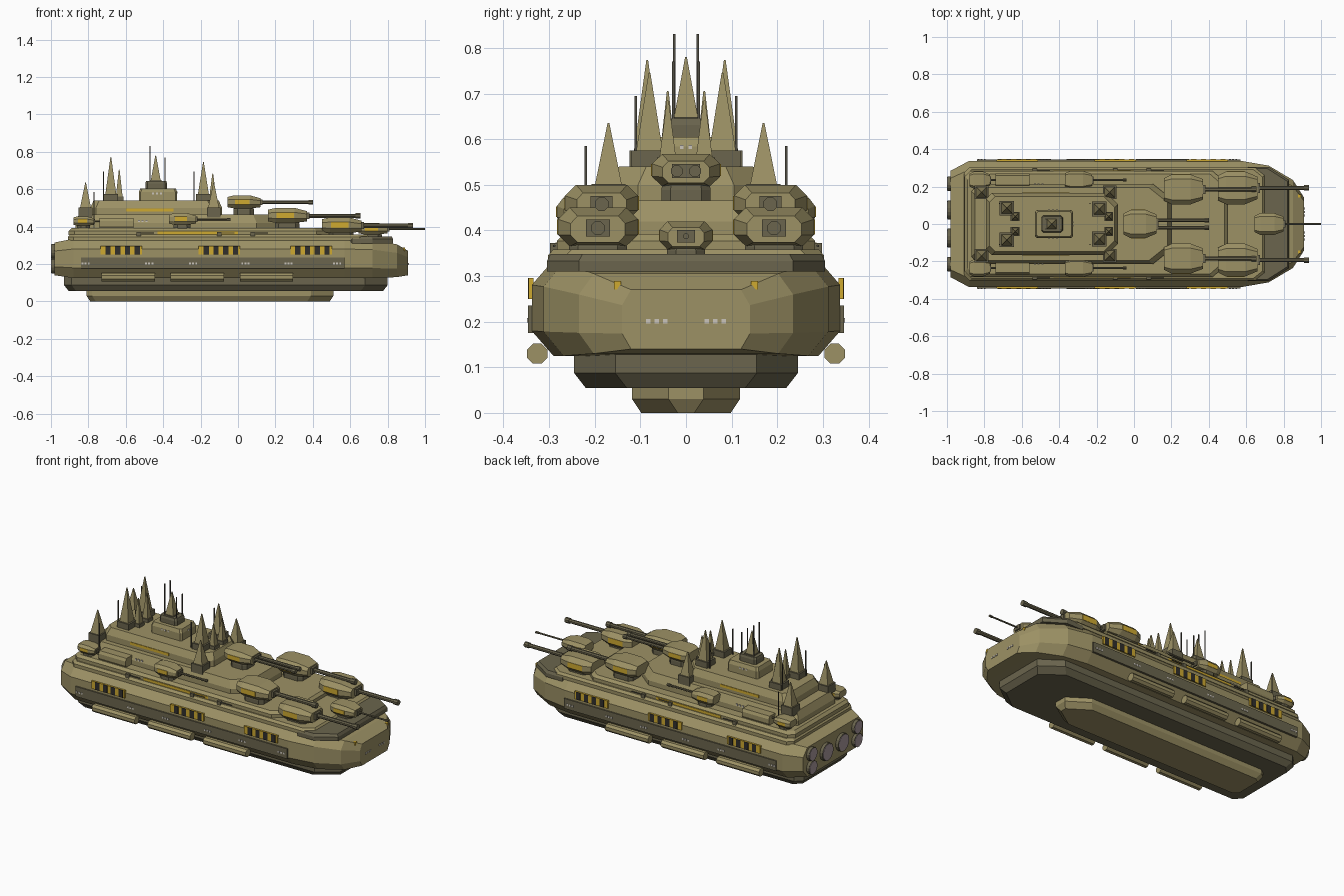
import bpy, bmesh, math
from mathutils import Matrix

if "Cube" in bpy.data.objects:
    bpy.data.objects.remove(bpy.data.objects["Cube"])


def material(name, r, g, b):
    m = bpy.data.materials.new(name)
    m.diffuse_color = (r, g, b, 1)
    m.use_nodes = True
    m.node_tree.nodes["Principled BSDF"].inputs["Base Color"].default_value = m.diffuse_color
    return m


TAN = material("olive tan", 0.335, 0.285, 0.13)
DARK = material("dark olive", 0.145, 0.13, 0.075)
GOLD = material("gold", 0.62, 0.40, 0.03)
BLACK = material("black", 0.03, 0.028, 0.025)
WHITE = material("window white", 0.6, 0.56, 0.5)
MAUVE = material("engine mauve", 0.40, 0.32, 0.34)
STEEL = material("antenna grey", 0.08, 0.075, 0.055)


def finish(name, bm, mat):
    bmesh.ops.recalc_face_normals(bm, faces=bm.faces)
    me = bpy.data.meshes.new(name)
    bm.to_mesh(me)
    bm.free()
    me.materials.append(mat)
    ob = bpy.data.objects.new(name, me)
    bpy.context.collection.objects.link(ob)
    return ob


def loft(name, rings, mat):
    """Skin a list of equal-length point rings and cap both ends."""
    bm = bmesh.new()
    vs = [[bm.verts.new(p) for p in r] for r in rings]
    n = len(rings[0])
    for a, b in zip(vs, vs[1:]):
        for i in range(n):
            j = (i + 1) % n
            bm.faces.new((a[i], a[j], b[j], b[i]))
    bm.faces.new(vs[0])
    bm.faces.new(vs[-1])
    return finish(name, bm, mat)


def octagon(x, y, w, z0, z1, cw=0.25, cz=0.28):
    """Chamfered cross-section across the length."""
    a, c = w * (1 - cw), (z1 - z0) * cz
    return [(x, y + dy, z) for dy, z in (
        (-a, z0), (a, z0), (w, z0 + c), (w, z1 - c),
        (a, z1), (-a, z1), (-w, z1 - c), (-w, z0 + c))]


def outline(x0, x1, w, z, front, rear, y=0):
    """Plan outline with cut corners; front and rear are (length, width) cuts."""
    (fl, fw), (rl, rw) = front, rear
    pts = [(x0, -w + rw), (x0 + rl, -w), (x1 - fl, -w), (x1, -w + fw),
           (x1, w - fw), (x1 - fl, w), (x0 + rl, w), (x0, w - rw)]
    return [(px, py + y, z) for px, py in pts]


def slab(name, x0, x1, w, z0, z1, mat, front=(.06, .06), rear=(.03, .03), bevel=.015, slope=.4, y=0):
    """Deck slab with bevelled top; swap z0 and z1 for a bevelled bottom."""
    zm = z1 + (z0 - z1) * slope
    rings = [outline(x0, x1, w, z0, front, rear, y), outline(x0, x1, w, zm, front, rear, y),
             outline(x0 + bevel, x1 - bevel, w - bevel, z1, front, rear, y)]
    return loft(name, rings, mat)


def box(name, x0, x1, y0, y1, z0, z1, mat):
    return loft(name, [[(x0, y0, z), (x1, y0, z), (x1, y1, z), (x0, y1, z)] for z in (z0, z1)], mat)


def rod(name, x0, x1, y, z, r, mat, sides=8, r2=None):
    bm = bmesh.new()
    m = Matrix.Translation(((x0 + x1) / 2, y, z)) @ Matrix.Rotation(math.pi / 2, 4, 'Y') \
        @ Matrix.Rotation(math.pi / sides, 4, 'Z')
    bmesh.ops.create_cone(bm, cap_ends=True, segments=sides, radius1=r,
                          radius2=r if r2 is None else r2, depth=x1 - x0, matrix=m)
    return finish(name, bm, mat)


def turret(name, x0, x1, y, w, z0, z1, tip, r, offsets=(0,), foot=0.03):
    """Gun turret: pedestal, faceted body, mantlet, barrels, side stripes."""
    L, h, zc = x1 - x0, z1 - z0, (z0 + z1) / 2
    rings = [octagon(x0, y, w * .75, z0 + h * .1, z1 - h * .12),
             octagon(x0 + L * .2, y, w, z0, z1, .3, .3),
             octagon(x0 + L * .68, y, w, z0, z1, .3, .3),
             octagon(x1, y, w * .68, z0 + h * .1, z1 - h * .22)]
    loft(name + "_body", rings, TAN)
    slab(name + "_pedestal", x0 + L * .18, x1 - L * .2, w * .72, z0 - foot, z0 + .01, DARK,
         (.02, .02), (.02, .02), .003, y=y)
    zb = zc - h * .03
    pw = max(w * .3 + max(offsets) * .4, .02)
    box(name + "_mantlet", x1 - .01, x1 + L * .06, y - pw, y + pw, zb - h * .22, zb + h * .22, DARK)
    for o in offsets:
        rod(name + "_barrel", x1, tip, y + o, zb, r, DARK)
        rod(name + "_muzzle", tip - L * .13, tip, y + o, zb, r * 1.35, DARK)
    for s in (-1, 1):
        box(name + "_stripe", x0 + L * .22, x0 + L * .67, y + s * (w - .004), y + s * (w + .0015),
            zc - h * .19, zc + h * .19, GOLD)


def spire(x, y, z, tip, r, block, bh):
    """Square pyramid on a dark base block."""
    box("spire_base", x - block, x + block, y - block, y + block, z - .01, z + bh, DARK)
    t = .002
    loft("spire", [[(x - a, y - a, h), (x + a, y - a, h), (x + a, y + a, h), (x - a, y + a, h)]
                   for a, h in ((r, z + bh), (t, tip))], TAN)


# Main hull and keels
stations = [(-.98, .285, .14, .315), (-.88, .338, .125, .335), (.57, .338, .125, .335),
            (.72, .312, .125, .33), (.85, .235, .13, .305), (.91, .14, .14, .27)]
loft("main_hull", [octagon(x, 0, w, a, b, .14, .26) for x, w, a, b in stations], TAN)
slab("upper_keel", -.93, .80, .245, .135, .055, DARK, (.12, .09), (.04, .04), .025, .4)
slab("lower_keel", -.81, .51, .118, .06, 0, TAN, (.12, .08), (.03, .02), .02, .5)

# Stepped decks
slab("bow_plate", .60, .83, .305, .31, .348, DARK, (.11, .07), (0.01, 0.01), .008)
slab("base_deck", -.91, .70, .303, .325, .358, TAN, (.05, .04), (.03, .03), .012)
slab("lower_deck", -.905, .50, .283, .355, .392, TAN, (.08, .07), (.03, .03), .015)
slab("middle_deck", -.87, .20, .215, .39, .465, TAN, (.10, .08), (.04, .04), .02, .6)
slab("upper_deck", -.79, -.085, .165, .46, .54, TAN, (.06, .06), (.03, .03), .018, .5)
slab("bridge", -.53, -.325, .075, .535, .605, TAN, (.01, .01), (.01, .01), .008, .3)
slab("bridge_top", -.495, -.38, .045, .60, .645, DARK, (.01, .01), (.01, .01), .004, .3)

# Centre-line turrets
turret("command_turret", -.055, .12, 0, .075, .497, .567, .40, .010, (-.02, .02), .035)
turret("bow_turret", .645, .80, 0, .058, .358, .42, 1.0, .005, foot=.02)

# Spire on the bridge and the spires, turrets and fittings on each side
spire(-.44, 0, .645, .78, .026, .03, .004)
for s in (-1, 1):
    turret("middle_turret", .16, .37, s * .185, .08, .42, .50, .655, .012)
    turret("fore_turret", .45, .66, s * .193, .088, .365, .45, .935, .012, foot=.015)
    turret("side_turret", -.37, -.225, s * .235, .048, .41, .472, -.04, .006, foot=.025)
    turret("aft_turret", -.88, -.77, s * .235, .045, .405, .455, -.68, .005, foot=.02)
    loft("deck_locker", [octagon(x, s * .235, .034, .388, .445) for x in (-.74, -.56)], TAN)

    spire(-.815, s * .17, .46, .635, .029, .037, .042)
    spire(-.13, s * .17, .46, .635, .029, .037, .042)
    spire(-.68, s * .085, .535, .773, .029, .039, .04)
    spire(-.185, s * .08, .535, .745, .029, .039, .04)
    spire(-.635, s * .04, .535, .705, .018, .024, .025)
    spire(-.135, s * .04, .535, .685, .018, .024, .025)

    for x, y, z0, z1 in ((-.47, .026, .60, .83), (-.39, .028, .60, .77), (-.72, .11, .53, .695),
                         (-.235, .11, .53, .695), (-.77, .22, .39, .585)):
        box("antenna", x - .0025, x + .0025, s * y - .0025, s * y + .0025, z0, z1, STEEL)

    # Armour belt, window groups, hazard panels
    box("armour_belt", -.84, .57, s * .33, s * .346, .175, .235, DARK)
    for x in (-.815, -.475, -.24, .04, .27, .53):
        for k in (-1, 0, 1):
            c = x + k * .017
            box("belt_window", c - .005, c + .005, s * .345, s * .348, .198, .208, WHITE)
    for x0 in (-.735, -.21, .28):
        box("hazard_panel", x0, x0 + .222, s * .334, s * .345, .25, .296, GOLD)
        for k in range(4):
            a = x0 + .026 + k * .052
            box("hazard_bar", a, a + .028, s * .344, s * .3465, .25, .296, BLACK)

    # Gold deck stripes
    box("lower_deck_stripe", -.43, 0, s * .28, s * .286, .358, .374, GOLD)
    box("upper_deck_stripe", -.60, -.345, s * .16, s * .168, .482, .498, GOLD)
    for k in range(3):
        c = -.53 + k * .02
        box("deck_window", c - .005, c + .005, s * .212, s * .217, .425, .435, WHITE)

    # Tanks under the belt and light guns along the deck edge
    for x0 in (-.73, -.36, .01):
        rod("side_tank", x0, x0 + .285, s * .326, .13, .024, TAN)
    for x in (-.53, -.10, .08):
        box("light_gun_mount", x - .012, x + .012, s * .28, s * .298, .35, .372, DARK)
        rod("light_gun", x, x + .08, s * .289, .366, .003, STEEL, 6)

    # Bow markings and windows
    box("bow_marking", .865, .892, s * .142, s * .158, .27, .289, GOLD)
    for k in range(3):
        c = s * (.045 + .019 * k)
        box("bow_window", .905, .913, c - .005, c + .005, .196, .206, WHITE)
    box("bridge_window", -.33, -.323, s * .009 - .004, s * .009 + .004, .578, .587, WHITE)
    for k in range(3):
        c = -.455 + k * .022
        box("bridge_side_window", c - .005, c + .005, s * .072, s * .077, .573, .582, WHITE)

    # Engine nozzles
    for y, z in ((.215, .188), (.215, .268), (.075, .228)):
        r = .04 if y > .1 else .052
        rod("engine_nozzle", -.998, -.96, s * y, z, r, DARK, 16)
        rod("engine_glow", -1.0, -.99, s * y, z, r * .92, MAUVE, 16)
